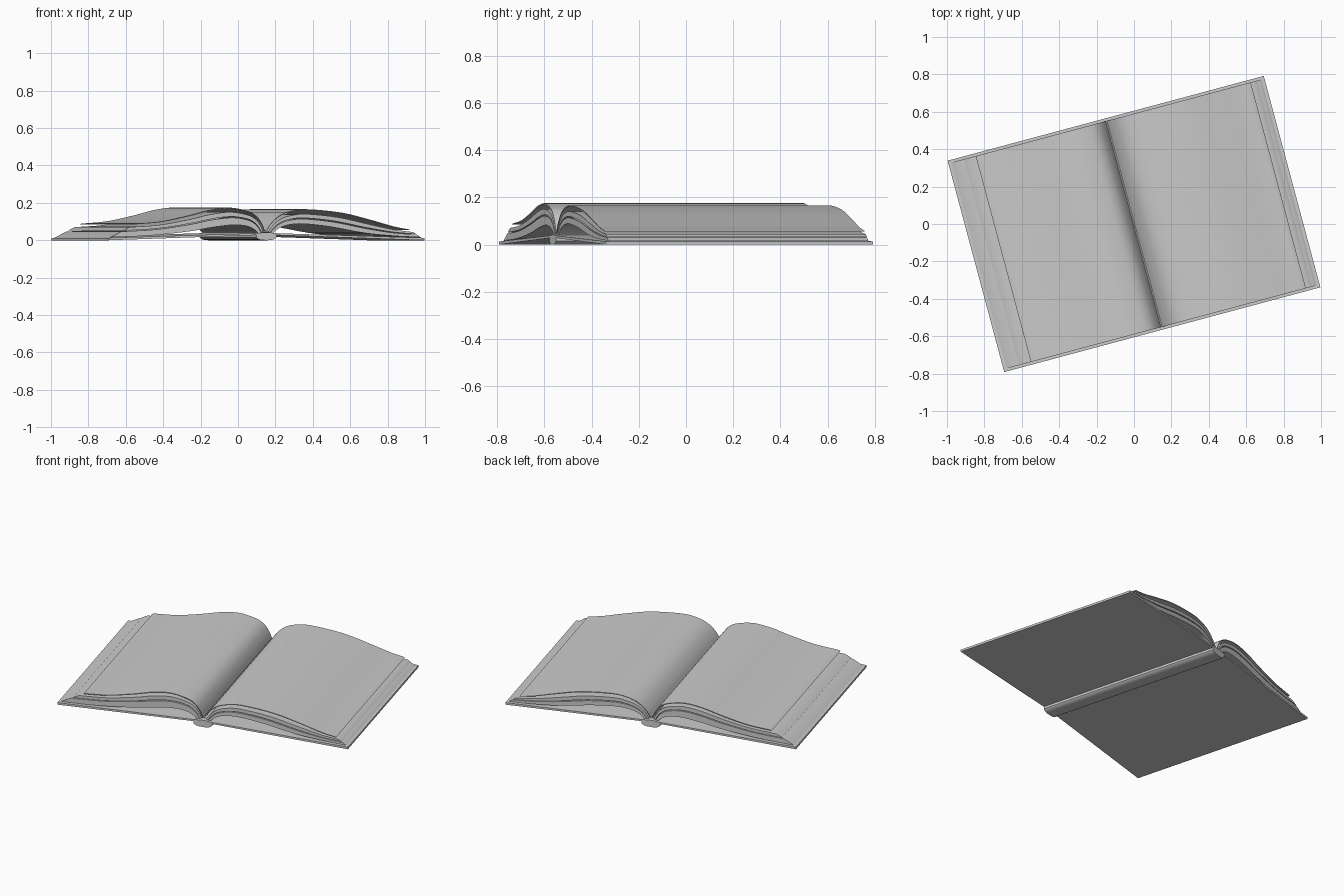
import bpy, math

if "Cube" in bpy.data.objects:
    bpy.data.objects.remove(bpy.data.objects["Cube"])

TURN = math.radians(15)   # whole book lies turned on the table


def smooth(pts, n=32):
    """Catmull-Rom resample of a 2D polyline to n + 1 points."""
    p = [tuple(2 * a - b for a, b in zip(pts[0], pts[1]))] + list(pts)
    p.append(tuple(2 * a - b for a, b in zip(pts[-1], pts[-2])))
    out = []
    for k in range(n + 1):
        t = k / n * (len(pts) - 1)
        i = min(int(t), len(pts) - 2)
        t -= i
        a, b, c, d = p[i:i + 4]
        out.append(tuple(0.5 * (2 * b[j] + (c[j] - a[j]) * t
                   + (2 * a[j] - 5 * b[j] + 4 * c[j] - d[j]) * t * t
                   + (3 * b[j] - a[j] - 3 * c[j] + d[j]) * t ** 3) for j in (0, 1)))
    return out


def blend(a, b, f):
    return [(p[0] + (q[0] - p[0]) * f, p[1] + (q[1] - p[1]) * f) for p, q in zip(a, b)]


def slab(name, top, bottom, half):
    """Solid between two curves of equal count, extruded along the spine."""
    n = len(top)
    verts = [(u, y, z) for y in (-half, half) for c in (top, bottom) for u, z in c]
    T, B, T2, B2 = 0, n, 2 * n, 3 * n
    faces = []
    for i in range(n - 1):
        for a, b in ((T, T2), (B2, B), (B, T), (T2, B2)):
            faces.append((a + i, a + i + 1, b + i + 1, b + i))
    faces += [(T, T2, B2, B), (T + n - 1, B + n - 1, B2 + n - 1, T2 + n - 1)]
    if top[-1][0] < top[0][0]:
        faces = [f[::-1] for f in faces]
    me = bpy.data.meshes.new(name)
    me.from_pydata(verts, [], faces)
    ob = bpy.data.objects.new(name, me)
    bpy.context.collection.objects.link(ob)
    ob.rotation_euler.z = TURN
    bpy.ops.object.select_all(action='DESELECT')
    ob.select_set(True)
    bpy.context.view_layer.objects.active = ob
    bpy.ops.object.shade_smooth_by_angle(angle=math.radians(30))


# per side: top leaf curve, underside curve (gutter to fore-edge), layer splits
SIDES = {
    "right": (1,
              [(.003, .05), (.03, .09), (.075, .13), (.137, .155), (.23, .166),
               (.42, .148), (.58, .11), (.71, .074), (.795, .058)],
              [(.04, .036), (.06, .055), (.085, .07), (.13, .083), (.21, .088),
               (.36, .072), (.54, .04), (.7, .024), (.858, .016)],
              (.33, .6, .67)),
    "left": (-1,
             [(.003, .05), (.02, .09), (.05, .13), (.1, .157), (.2, .175),
              (.31, .162), (.416, .135), (.57, .102), (.715, .089)],
             [(.04, .036), (.055, .052), (.075, .065), (.11, .077), (.18, .082),
              (.29, .07), (.42, .048), (.63, .026), (.858, .016)],
             (.26, .52, .58)),
}

for side, (s, top, low, (f1, f2, f3)) in SIDES.items():
    top, low = ([(s * u, z) for u, z in smooth(c)] for c in (top, low))
    # single open leaf on top, then two page bundles
    slab(side + "_open_leaf", top, blend(top, low, .06), .57)
    slab(side + "_upper_pages", blend(top, low, f1), blend(top, low, f2), .57)
    slab(side + "_lower_pages", blend(top, low, f3), low, .57)
    # hard cover board, tilted down from the spine
    slab(side + "_cover_board", [(s * .045, .038), (s * .875, .013)],
         [(s * .045, .028), (s * .875, 0)], .585)

# rounded spine below the boards
arc = [math.cos(math.pi * k / 8) for k in range(9)]
slab("spine", [(-.055 * c, .036 + .006 * (1 - c * c)) for c in arc],
     [(-.055 * c, .014 * c ** 4) for c in arc], .585)
